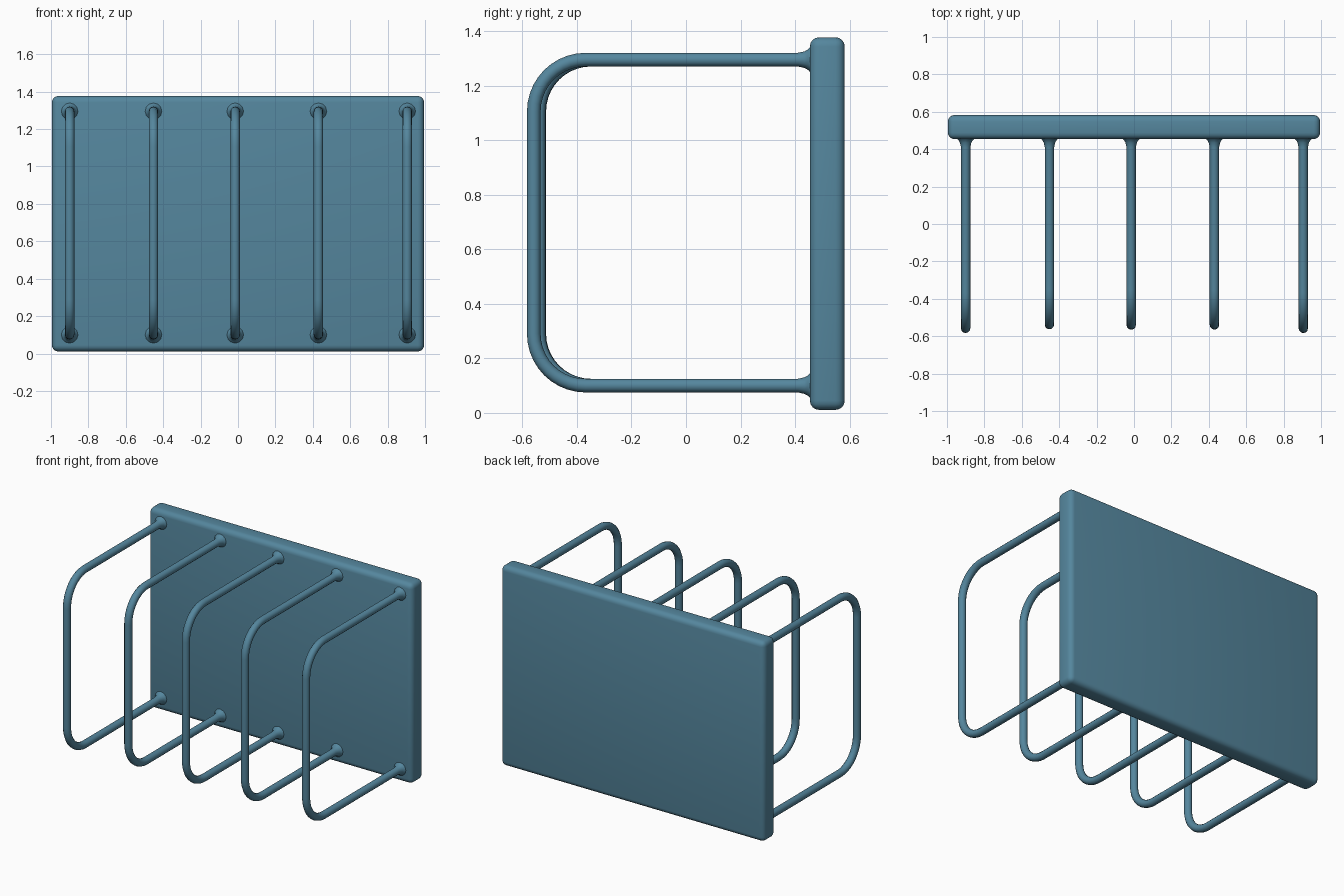
import bpy, math

if "Cube" in bpy.data.objects:
    bpy.data.objects.remove(bpy.data.objects["Cube"])

mat = bpy.data.materials.new("blue_coating")
mat.diffuse_color = (0.09, 0.24, 0.34, 1)
mat.use_nodes = True
mat.node_tree.nodes["Principled BSDF"].inputs["Base Color"].default_value = mat.diffuse_color


def finish(obj, angle):
    bpy.ops.object.select_all(action='DESELECT')
    obj.select_set(True)
    bpy.context.view_layer.objects.active = obj
    bpy.ops.object.convert(target='MESH')
    bpy.ops.object.shade_smooth_by_angle(angle=math.radians(angle))
    obj.data.materials.clear()
    obj.data.materials.append(mat)


# Back plate with softly rounded edges
bpy.ops.mesh.primitive_cube_add(size=1, location=(0, 0.518, 0.694))
plate = bpy.context.object
plate.name = "back_plate"
plate.scale = (1.99, 0.128, 1.366)
bpy.ops.object.transform_apply(location=False, rotation=False, scale=True)
bevel = plate.modifiers.new("rounded_edges", 'BEVEL')
bevel.width = 0.034
bevel.segments = 4
finish(plate, 60)


# Round wire bent into a U, flaring where it meets the plate
def wire_loop(name, x, front, radius=0.025, bend=0.19, bottom=0.1, top=1.295):
    flare = [(0.49, 2.2), (0.458, 1.95), (0.447, 1.5), (0.435, 1.22), (0.41, 1.0)]
    path = [(y, bottom, r) for y, r in flare]
    for cz, start in ((bottom + bend, 270), (top - bend, 180)):
        for i in range(11):
            a = math.radians(start - 9 * i)
            path.append((front + bend + bend * math.cos(a), cz + bend * math.sin(a), 1.0))
    path += [(y, top, r) for y, r in reversed(flare)]

    curve = bpy.data.curves.new(name, 'CURVE')
    curve.dimensions = '3D'
    curve.bevel_depth = radius
    curve.bevel_resolution = 4
    curve.use_fill_caps = True
    spline = curve.splines.new('POLY')
    spline.points.add(len(path) - 1)
    for point, (y, z, r) in zip(spline.points, path):
        point.co = (x, y, z, 1)
        point.radius = r
    obj = bpy.data.objects.new(name, curve)
    bpy.context.collection.objects.link(obj)
    finish(obj, 60)


# Five wire dividers; the outer pair reaches slightly further forward
for i, (x, front) in enumerate([(-0.9, -0.558), (-0.452, -0.538), (-0.015, -0.54),
                                (0.43, -0.54), (0.905, -0.558)]):
    wire_loop(f"wire_divider_{i + 1}", x, front)
